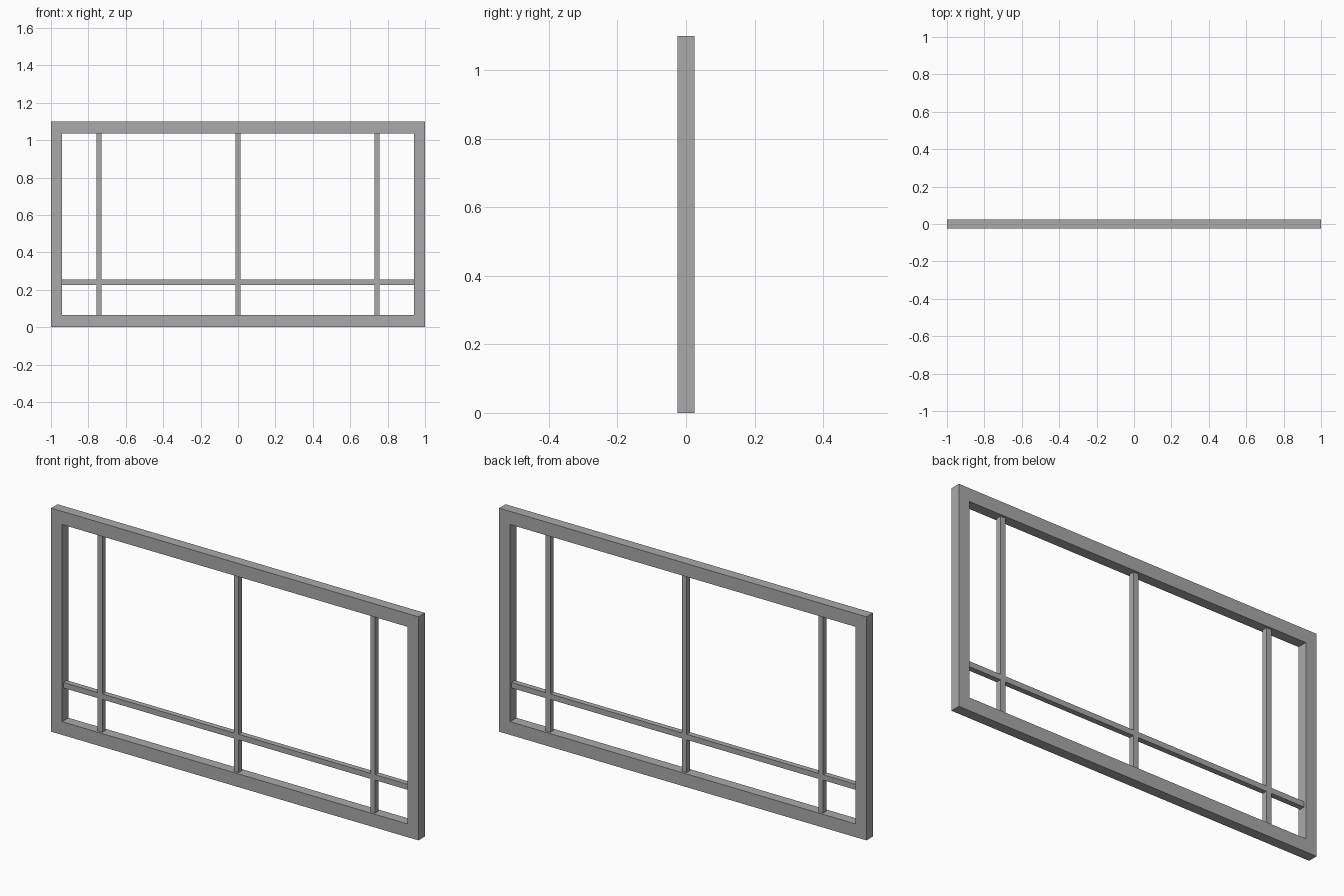
import bpy
import bmesh

cube = bpy.data.objects.get("Cube")
if cube:
    bpy.data.objects.remove(cube, do_unlink=True)

WIDTH, HEIGHT, DEPTH = 2.0, 1.10, 0.05
RIM_X, RIM_Z = 0.06, 0.065      # frame border widths
BAR = 0.027                     # square glazing bar
SIDE_X, RAIL_Z = 0.743, 0.24    # bar centre lines

grey = bpy.data.materials.new("frame grey")
grey.use_nodes = True
colour = (0.40, 0.40, 0.40, 1)
grey.diffuse_color = colour
grey.node_tree.nodes["Principled BSDF"].inputs["Base Color"].default_value = colour


def add_object(name, bm):
    bmesh.ops.recalc_face_normals(bm, faces=bm.faces)
    mesh = bpy.data.meshes.new(name)
    bm.to_mesh(mesh)
    bm.free()
    mesh.materials.append(grey)
    obj = bpy.data.objects.new(name, mesh)
    bpy.context.collection.objects.link(obj)


def add_bar(name, x0, x1, z0, z1):
    bm = bmesh.new()
    bmesh.ops.create_cube(bm, size=1)
    bmesh.ops.scale(bm, vec=(x1 - x0, BAR, z1 - z0), verts=bm.verts)
    bmesh.ops.translate(bm, vec=((x0 + x1) / 2, 0, (z0 + z1) / 2), verts=bm.verts)
    add_object(name, bm)


# Outer frame: a mitred rectangular ring pushed through its depth
bm = bmesh.new()


def rectangle(half_x, z0, z1):
    corners = [(-half_x, z0), (half_x, z0), (half_x, z1), (-half_x, z1)]
    return [bm.verts.new((x, -DEPTH / 2, z)) for x, z in corners]


inner_x = WIDTH / 2 - RIM_X
outer = rectangle(WIDTH / 2, 0, HEIGHT)
inner = rectangle(inner_x, RIM_Z, HEIGHT - RIM_Z)
for i in range(4):
    j = (i + 1) % 4
    bm.faces.new((outer[i], outer[j], inner[j], inner[i]))
extruded = bmesh.ops.extrude_face_region(bm, geom=bm.faces[:], use_keep_orig=True)
back = [v for v in extruded["geom"] if isinstance(v, bmesh.types.BMVert)]
bmesh.ops.translate(bm, vec=(0, DEPTH, 0), verts=back)
add_object("outer_frame", bm)

# Upright bars
uprights = {"right": -SIDE_X, "centre": 0, "left": SIDE_X}
for side, x in uprights.items():
    add_bar(f"{side}_upright_bar", x - BAR / 2, x + BAR / 2, RIM_Z, HEIGHT - RIM_Z)

# Low rail, in lengths that butt against the uprights
starts = [-inner_x] + [x + BAR / 2 for x in uprights.values()]
ends = [x - BAR / 2 for x in uprights.values()] + [inner_x]
for n, (x0, x1) in enumerate(zip(starts, ends), 1):
    add_bar(f"low_rail_{n}", x0, x1, RAIL_Z - BAR / 2, RAIL_Z + BAR / 2)
